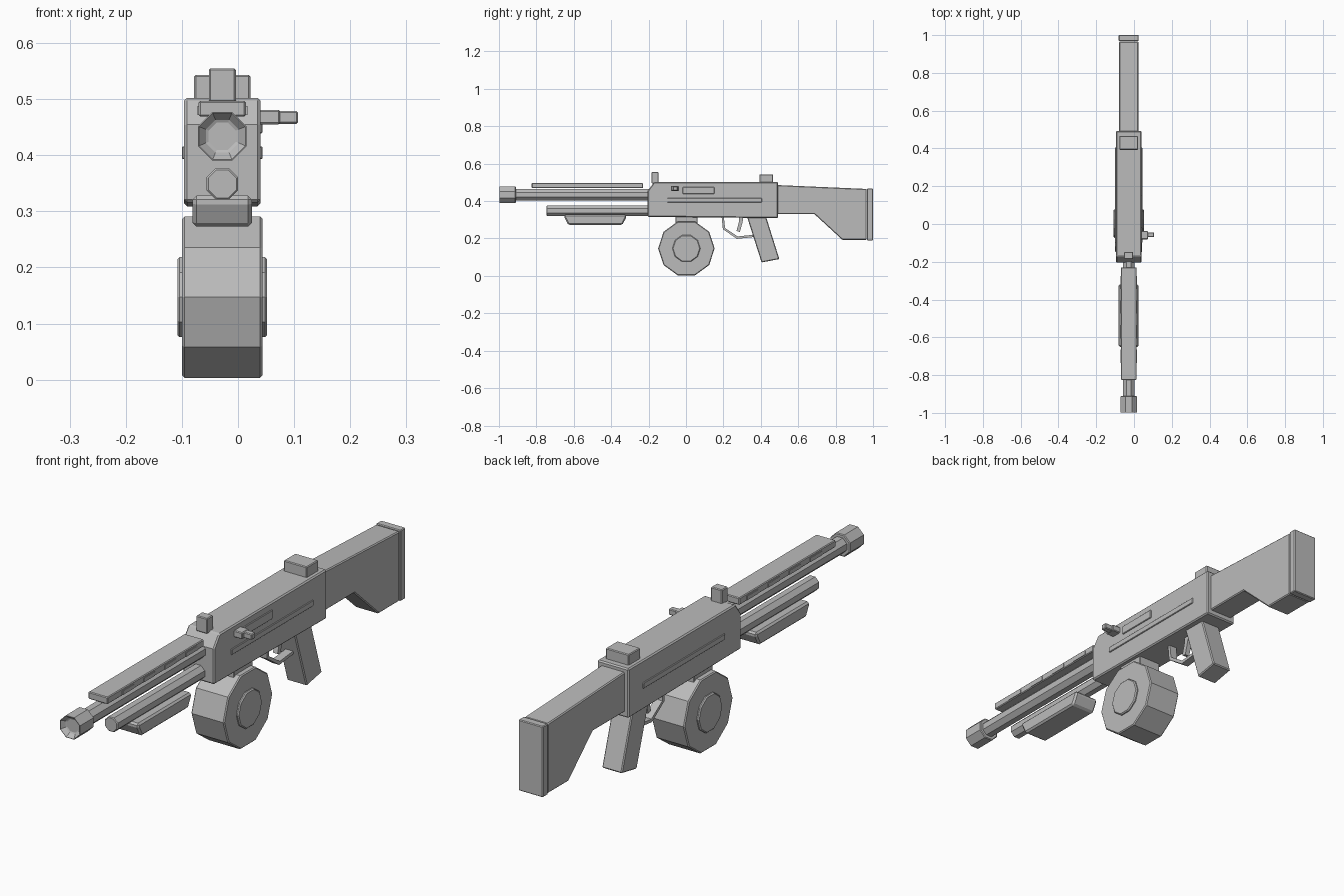
import bpy, bmesh, math
from mathutils import Vector

cube = bpy.data.objects.get("Cube")
if cube:
    bpy.data.objects.remove(cube, do_unlink=True)

grey = bpy.data.materials.new("plain grey")
grey.use_nodes = True
grey.diffuse_color = (0.5, 0.5, 0.5, 1)
bsdf = next(n for n in grey.node_tree.nodes if n.type == 'BSDF_PRINCIPLED')
bsdf.inputs["Base Color"].default_value = grey.diffuse_color

MID = -0.028  # centre plane of the body


def prism(name, points, start, end, axis='x', bevel=0.004):
    """Extrude an outline: (y, z) points along x, or (x, z) points along y."""
    place = (lambda p, d: (d, *p)) if axis == 'x' else (lambda p, d: (p[0], d, p[1]))
    bm = bmesh.new()
    face = bm.faces.new([bm.verts.new(place(p, start)) for p in points])
    made = bmesh.ops.extrude_face_region(bm, geom=[face])['geom']
    shift = Vector(place((0, 0), end - start))
    bmesh.ops.translate(bm, vec=shift, verts=[v for v in made if isinstance(v, bmesh.types.BMVert)])
    bmesh.ops.recalc_face_normals(bm, faces=bm.faces)
    mesh = bpy.data.meshes.new(name)
    bm.to_mesh(mesh)
    bm.free()
    mesh.materials.append(grey)
    obj = bpy.data.objects.new(name, mesh)
    bpy.context.scene.collection.objects.link(obj)
    if bevel:
        mod = obj.modifiers.new("edge chamfer", 'BEVEL')
        mod.width = bevel
        mod.segments = 1
        mod.limit_method = 'ANGLE'
        mod.angle_limit = math.radians(50)
    return obj


def box(name, x, y, z, bevel=0.003):
    outline = [(y[0], z[0]), (y[1], z[0]), (y[1], z[1]), (y[0], z[1])]
    return prism(name, outline, x[0], x[1], 'x', bevel)


def ring(centre, radius, sides, turn=0.0):
    return [(centre[0] + radius * math.cos(turn + i * math.tau / sides),
             centre[1] + radius * math.sin(turn + i * math.tau / sides)) for i in range(sides)]


def tube(name, z, flat_radius, y0, y1, bevel=0.003):
    radius = flat_radius / math.cos(math.pi / 8)
    return prism(name, ring((MID, z), radius, 8, math.pi / 8), y0, y1, 'y', bevel)


def mid(half):
    return MID - half, MID + half


# Receiver with sloped front top
prism("receiver", [(-0.205, 0.316), (0.492, 0.309), (0.492, 0.502), (-0.17, 0.502), (-0.205, 0.455)],
      *mid(0.068), bevel=0.005)
box("side_strips", mid(0.072), (-0.1, 0.405), (0.393, 0.416), 0.002)
box("ejection_port", (0.03, 0.044), (-0.019, 0.152), (0.439, 0.474), 0.002)

# Charging handle
box("handle_base", (0.03, 0.075), (-0.081, -0.038), (0.455, 0.481))
box("handle_knob", (0.07, 0.107), (-0.069, -0.044), (0.456, 0.479))

# Sights
box("front_sight", mid(0.024), (-0.185, -0.147), (0.495, 0.555))
box("rear_sight", mid(0.05), (0.393, 0.465), (0.495, 0.543))

# Barrel and hollow muzzle
tube("barrel", 0.434, 0.03, -0.96, -0.19, 0)
muzzle = tube("muzzle", 0.434, 0.043, -1.0, -0.91)
bm = bmesh.new()
bm.from_mesh(muzzle.data)
front = min(bm.faces, key=lambda f: f.calc_center_median().y)
bmesh.ops.inset_region(bm, faces=[front], thickness=0.017)
bmesh.ops.translate(bm, vec=(0, 0.02, 0), verts=list(front.verts))
bm.to_mesh(muzzle.data)
bm.free()

# Top rail with shallow side lugs
box("top_rail", mid(0.042), (-0.825, -0.23), (0.469, 0.497))
for i in range(4):
    y = -0.735 + i * 0.13
    box(f"rail_lug_{i + 1}", mid(0.0445), (y, y + 0.07), (0.472, 0.488), 0)

# Lower tube and sliding fore grip
tube("lower_tube", 0.349, 0.028, -0.745, -0.19)
prism("fore_grip", [(-0.65, 0.328), (-0.65, 0.312), (-0.63, 0.273),
                    (-0.34, 0.273), (-0.32, 0.312), (-0.32, 0.328)], *mid(0.053), bevel=0.007)

# Drum magazine
box("magazine_neck", mid(0.05), (-0.056, 0.062), (0.27, 0.33))
prism("drum", ring((0.002, 0.147), 0.151, 10), *mid(0.0715))
prism("drum_hubs", ring((0.002, 0.147), 0.075, 10), *mid(0.08))

# Pistol grip
prism("pistol_grip", [(0.325, 0.32), (0.404, 0.072), (0.499, 0.09), (0.427, 0.32)], *mid(0.043))

# Trigger and its guard
prism("trigger_guard", [(0.19, 0.32), (0.197, 0.25), (0.272, 0.198), (0.365, 0.208), (0.362, 0.22),
                        (0.276, 0.211), (0.209, 0.256), (0.202, 0.32)], *mid(0.016), bevel=0)
prism("trigger", [(0.285, 0.315), (0.282, 0.285), (0.27, 0.24), (0.288, 0.235),
                  (0.302, 0.285), (0.307, 0.315)], *mid(0.01), bevel=0)

# Shoulder stock and butt pad
prism("stock", [(0.48, 0.33), (0.687, 0.33), (0.837, 0.192), (0.966, 0.192), (0.966, 0.465), (0.48, 0.486)],
      *mid(0.051))
box("butt_pad", mid(0.053), (0.968, 1.0), (0.19, 0.467))
